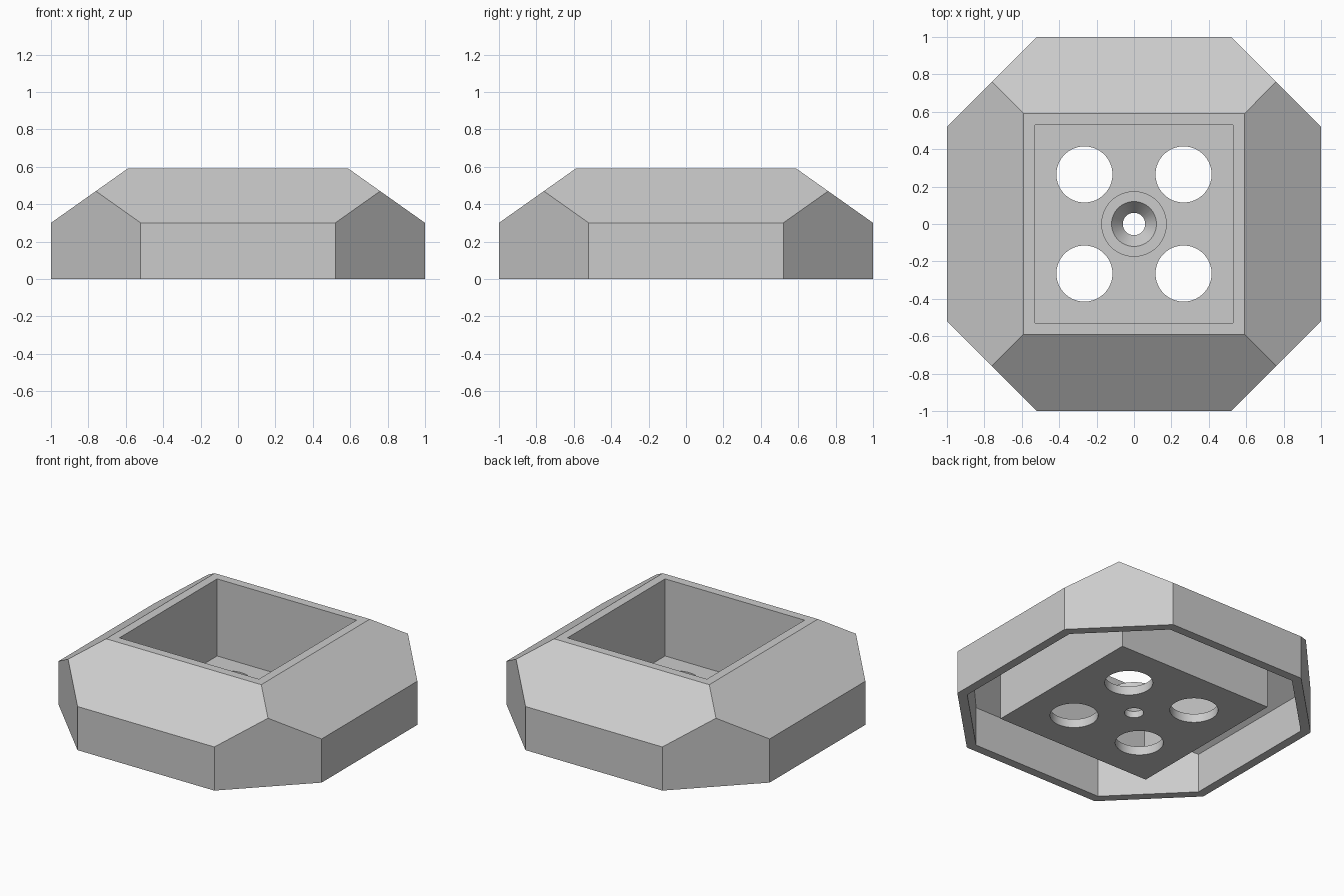
import bpy, bmesh, math
from mathutils import Vector, Matrix

if "Cube" in bpy.data.objects:
    bpy.data.objects.remove(bpy.data.objects["Cube"], do_unlink=True)

WALL = 0.06      # wall and floor thickness
TOP = 0.59       # total height
RIM = 0.59       # half width of the square box

grey = bpy.data.materials.new("light grey")
grey.use_nodes = True
grey.diffuse_color = (0.6, 0.6, 0.6, 1)
grey.node_tree.nodes["Principled BSDF"].inputs["Base Color"].default_value = (0.6, 0.6, 0.6, 1)


def finish(bm, name):
    bmesh.ops.recalc_face_normals(bm, faces=bm.faces)
    mesh = bpy.data.meshes.new(name)
    bm.to_mesh(mesh)
    bm.free()
    mesh.materials.append(grey)
    obj = bpy.data.objects.new(name, mesh)
    bpy.context.collection.objects.link(obj)
    return obj


def box(name, half, z0, z1):
    bm = bmesh.new()
    bmesh.ops.create_cube(bm, size=1, matrix=Matrix.Translation((0, 0, (z0 + z1) / 2))
                          @ Matrix.Diagonal((2 * half, 2 * half, z1 - z0, 1)))
    return finish(bm, name)


def cone(name, r0, r1, z0, z1, x=0, y=0):
    bm = bmesh.new()
    bmesh.ops.create_cone(bm, cap_ends=True, segments=64, radius1=r0, radius2=r1,
                          depth=z1 - z0, matrix=Matrix.Translation((x, y, (z0 + z1) / 2)))
    return finish(bm, name)


def faceted_block(name, inset, z0):
    """Square block with cut corners and sloping shoulders, shrunk by inset."""
    bm = bmesh.new()
    half, top = 1 - inset, TOP - inset
    bmesh.ops.create_cube(bm, size=1, matrix=Matrix.Translation((0, 0, (z0 + top) / 2))
                          @ Matrix.Diagonal((2 * half, 2 * half, top - z0, 1)))
    for i in range(4):
        turn = Matrix.Rotation(i * math.pi / 2, 3, 'Z')
        for point, normal in (((0.76, 0.76, 0), (1, 1, 0)),
                              ((1, 0, 0.3), (TOP - 0.3, 0, 1 - RIM))):
            n = turn @ Vector(normal).normalized()
            cut = bmesh.ops.bisect_plane(bm, geom=bm.verts[:] + bm.edges[:] + bm.faces[:],
                                         plane_co=turn @ Vector(point) - n * inset,
                                         plane_no=n, clear_outer=True)
            edges = [e for e in bm.edges if e.is_boundary]
            bmesh.ops.holes_fill(bm, edges=edges, sides=0)
    return finish(bm, name)


def combine(target, tool, operation):
    mod = target.modifiers.new(operation, 'BOOLEAN')
    mod.object, mod.operation, mod.solver = tool, operation, 'EXACT'
    bpy.context.view_layer.update()
    graph = bpy.context.evaluated_depsgraph_get()
    mesh = bpy.data.meshes.new_from_object(target.evaluated_get(graph))
    target.modifiers.clear()
    target.data = mesh
    bpy.data.objects.remove(tool, do_unlink=True)


# Hollow faceted skirt
housing = faceted_block("housing", 0, 0)
combine(housing, faceted_block("skirt_cavity", WALL, -0.2), 'DIFFERENCE')

# Square inner tray, open at the top
combine(housing, box("tray", RIM, 0, TOP - 0.03), 'UNION')
combine(housing, box("tray_pocket", RIM - WALL, WALL, 0.8), 'DIFFERENCE')

# Countersunk screw boss in the middle of the floor
combine(housing, cone("boss", 0.175, 0.175, 0.03, 0.12), 'UNION')
combine(housing, cone("screw_hole", 0.06, 0.06, -0.1, 0.3), 'DIFFERENCE')
combine(housing, cone("countersink", 0.04, 0.14, 0.02, 0.145), 'DIFFERENCE')

# Four large holes through the floor
for sx in (-1, 1):
    for sy in (-1, 1):
        combine(housing, cone("floor_hole", 0.15, 0.15, -0.1, 0.2, sx * 0.265, sy * 0.265),
                'DIFFERENCE')

# Smooth the round walls, keep flat faces crisp
bpy.ops.object.select_all(action='DESELECT')
housing.select_set(True)
bpy.context.view_layer.objects.active = housing
bpy.ops.object.shade_smooth_by_angle(angle=math.radians(20))
